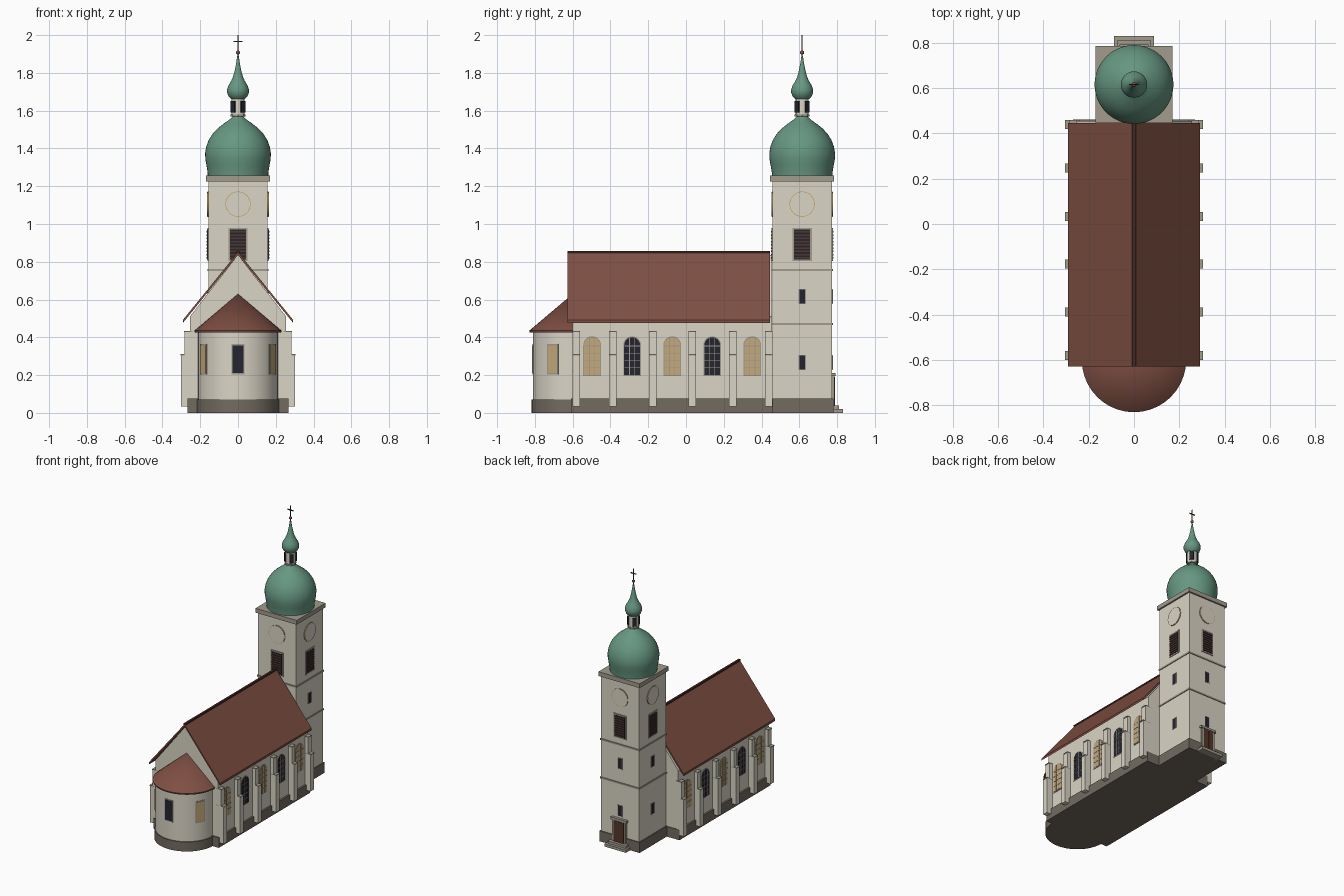
import bpy, bmesh
from math import sin, cos, pi, radians
from mathutils import Matrix, Vector

cube = bpy.data.objects.get("Cube")
if cube:
    bpy.data.objects.remove(cube, do_unlink=True)


def material(name, rgb):
    m = bpy.data.materials.new(name)
    m.use_nodes = True
    m.diffuse_color = (*rgb, 1)
    m.node_tree.nodes["Principled BSDF"].inputs["Base Color"].default_value = (*rgb, 1)
    return m


PLASTER = material("cream plaster", (.70, .66, .56))
TILE = material("red roof tile", (.21, .078, .055))
RIDGE = material("dark ridge tile", (.055, .02, .016))
PLINTH = material("dark plinth stone", (.17, .148, .118))
STONE = material("grey trim stone", (.36, .33, .27))
COPPER = material("green copper", (.135, .31, .225))
GLASS = material("dark glass", (.018, .018, .03))
AMBER = material("warm glass", (.56, .40, .20))
WOOD = material("brown wood", (.085, .04, .024))
GOLD = material("gilding", (.55, .35, .10))


def finish(name, bm, mat, smooth=False):
    bmesh.ops.recalc_face_normals(bm, faces=bm.faces[:])
    me = bpy.data.meshes.new(name)
    bm.to_mesh(me)
    bm.free()
    me.materials.append(mat)
    ob = bpy.data.objects.new(name, me)
    bpy.context.collection.objects.link(ob)
    if smooth:
        bpy.ops.object.select_all(action='DESELECT')
        ob.select_set(True)
        bpy.context.view_layer.objects.active = ob
        bpy.ops.object.shade_smooth_by_angle(angle=radians(35))
    return ob


def box(name, x, y, z, mat):
    """Box from (low, high) pairs."""
    bm = bmesh.new()
    bmesh.ops.create_cube(bm, size=1)
    for v in bm.verts:
        v.co = [lo + (c + .5) * (hi - lo) for c, (lo, hi) in zip(v.co, (x, y, z))]
    return finish(name, bm, mat)


def prism(name, pts, d0, d1, mat, at=(0, 0), angle=0):
    """Outline in (across, height), pushed from d0 to d1 along the facing angle."""
    bm = bmesh.new()
    face = bm.faces.new([bm.verts.new((d0, u, z)) for u, z in pts])
    new = bmesh.ops.extrude_face_region(bm, geom=[face])["geom"]
    bmesh.ops.translate(bm, vec=(d1 - d0, 0, 0),
                        verts=[g for g in new if isinstance(g, bmesh.types.BMVert)])
    bm.transform(Matrix.Translation((*at, 0)) @ Matrix.Rotation(angle, 4, 'Z'))
    return finish(name, bm, mat)


def rect(u, z0, z1, centre=0):
    return [(centre - u, z0), (centre + u, z0), (centre + u, z1), (centre - u, z1)]


def arch(w, z0, top):
    return [(-w, z0), (w, z0)] + [(w * cos(pi * i / 12), top - w + w * sin(pi * i / 12))
                                  for i in range(13)]


def lathe(name, profile, y, mat, n=40):
    """Turn a (radius, height) profile about a vertical axis at x = 0."""
    bm = bmesh.new()
    rings = [[bm.verts.new((r * cos(2 * pi * i / n), y + r * sin(2 * pi * i / n), z))
              for i in range(n)] for r, z in profile]
    for a, b in zip(rings, rings[1:]):
        for i in range(n):
            j = (i + 1) % n
            bm.faces.new((a[i], a[j], b[j], b[i]))
    bm.faces.new(rings[0])
    bm.faces.new(rings[-1])
    bmesh.ops.remove_doubles(bm, verts=bm.verts[:], dist=1e-5)
    return finish(name, bm, mat, True)


# Nave
NF, NB = -.60, .455
box("nave_plinth", (-.268, .268), (NF - .008, NB + .005), (0, .075), PLINTH)
prism("nave_walls", [(-.255, .02), (.255, .02), (.255, .51), (0, .836), (-.255, .51)],
      -NB, -NF, PLASTER, angle=-pi / 2)
for side, s in (("left", 1), ("right", -1)):
    prism(f"nave_roof_{side}", [(0, .852), (s * .292, .492), (s * .292, .476), (0, .836)],
          -.445, .628, TILE, angle=-pi / 2)
box("roof_ridge", (-.008, .008), (-.628, .445), (.846, .857), RIDGE)

# Buttresses and arched windows on both long sides
for side, s in (("left", 1), ("right", -1)):
    for k, y in enumerate((-.58, -.388, -.177, .034, .247, .438)):
        span = (y - .02, y + .02)

        def out(a, b):
            return tuple(sorted((s * a, s * b)))
        box(f"buttress_lower_{side}_{k}", out(.24, .302), span, (.035, .305), PLASTER)
        box(f"buttress_upper_{side}_{k}", out(.24, .282), span, (.3, .428), PLASTER)
        box(f"buttress_step_{side}_{k}", out(.24, .305), span, (.304, .311), STONE)
        box(f"buttress_cap_{side}_{k}", out(.24, .285), span, (.427, .434), STONE)
    for k in range(5):
        at = (s * .255, -.497 + k * .212)
        a = 0 if s > 0 else pi
        prism(f"nave_window_frame_{side}_{k}", arch(.047, .194, .406), 0, .003, STONE, at, a)
        prism(f"nave_window_{side}_{k}", arch(.042, .2, .4), 0, .005,
              GLASS if k % 2 else AMBER, at, a)
        for u in (-.014, .014):
            prism(f"window_mullion_{side}_{k}", rect(.0018, .2, .396, u), 0, .008, STONE, at, a)
        for i in range(4):
            z = .24 + i * .038
            prism(f"window_bar_{side}_{k}", rect(.041, z - .0015, z + .0015), 0, .007, STONE, at, a)

# Apse
lathe("apse_plinth", [(.218, 0), (.218, .07)], NF, PLINTH)
lathe("apse_wall", [(.211, .02), (.211, .44)], NF, PLASTER)
lathe("apse_roof", [(.228, .425), (.23, .435), (0, .63)], NF, TILE)
for k, deg in enumerate((-150, -90, -30)):
    a = radians(deg)
    at = (.207 * cos(a), NF + .207 * sin(a))
    prism(f"apse_window_frame_{k}", rect(.034, .204, .364), 0, .006, STONE, at, a)
    prism(f"apse_window_{k}", rect(.028, .21, .358), 0, .008,
          GLASS if k == 1 else AMBER, at, a)

# Tower body
TY, TW = .615, .157


def tower_slab(name, w, z0, z1, mat):
    box(name, (-w, w), (TY - w, TY + w), (z0, z1), mat)


tower_slab("tower_plinth", TW + .008, 0, .077, PLINTH)
tower_slab("tower_walls", TW, .02, 1.23, PLASTER)
for z in (.465, .75):
    tower_slab("tower_string_course", TW + .005, z, z + .012, STONE)
tower_slab("tower_cornice", TW + .012, 1.225, 1.257, STONE)

# Tower openings and clocks
for side, a in (("left", 0), ("back", pi / 2), ("right", pi), ("front", -pi / 2)):
    at = (TW * cos(a), TY + TW * sin(a))
    prism(f"belfry_frame_{side}", rect(.051, .803, .98), 0, .005, STONE, at, a)
    prism(f"belfry_opening_{side}", rect(.042, .812, .97), 0, .006, GLASS, at, a)
    for i in range(9):
        z = .817 + i * .0172
        prism(f"belfry_louvre_{side}_{i}", rect(.042, z, z + .008), 0, .009, WOOD, at, a)
    for name, r, d, mat in (("rim", .067, .004, GOLD), ("face", .064, .006, PLASTER)):
        prism(f"clock_{name}_{side}", [(r * cos(2 * pi * i / 32), 1.105 + r * sin(2 * pi * i / 32))
                                       for i in range(32)], 0, d, mat, at, a)
    if side != "front":
        for z in (.23, .58):
            prism(f"slit_frame_{side}", rect(.019, z - .004, z + .077), 0, .003, STONE, at, a)
            prism(f"slit_window_{side}", rect(.015, z, z + .073), 0, .005, GLASS, at, a)

# Door and steps at the back
back = (0, TY + TW)
prism("door_frame", rect(.055, .03, .2), 0, .014, STONE, back, pi / 2)
prism("door_lintel", rect(.065, .195, .212), 0, .02, STONE, back, pi / 2)
for u in (-.0205, .0205):
    prism("door_leaf", rect(.0195, .038, .19, u), 0, .018, WOOD, back, pi / 2)
box("lower_step", (-.088, .088), (.76, .83), (0, .02), STONE)
box("upper_step", (-.074, .074), (.76, .81), (.02, .038), STONE)

# Onion dome, lantern and spire
lathe("main_dome", [(.160, 1.255), (.161, 1.275), (.167, 1.31), (.173, 1.345), (.174, 1.375),
                    (.168, 1.41), (.155, 1.445), (.134, 1.478), (.108, 1.506), (.075, 1.532),
                    (.045, 1.553), (.026, 1.572), (.022, 1.58)], TY, COPPER, 48)
lathe("lantern_base", [(.04, 1.57), (.04, 1.58)], TY, STONE, 8)
lathe("lantern_body", [(.034, 1.575), (.034, 1.668)], TY, PLASTER, 16)
for k in range(4):
    a = pi / 4 + k * pi / 2
    prism(f"lantern_opening_{k}", rect(.014, 1.59, 1.652), 0, .008, GLASS,
          (.034 * cos(a), TY + .034 * sin(a)), a)
lathe("small_onion", [(.037, 1.662), (.05, 1.675), (.058, 1.695), (.058, 1.712), (.05, 1.735),
                      (.036, 1.757), (.026, 1.78), (.018, 1.81), (.01, 1.85), (.004, 1.89)],
      TY, COPPER, 32)
lathe("finial_ball", [(.011 * sin(pi * i / 8), 1.908 - .011 * cos(pi * i / 8)) for i in range(9)],
      TY, TILE, 16)
lathe("cross_post", [(.003, 1.88), (.003, 2.0)], TY, WOOD, 8)
box("cross_arm", (-.023, .023), (TY - .003, TY + .003), (1.963, 1.969), WOOD)
